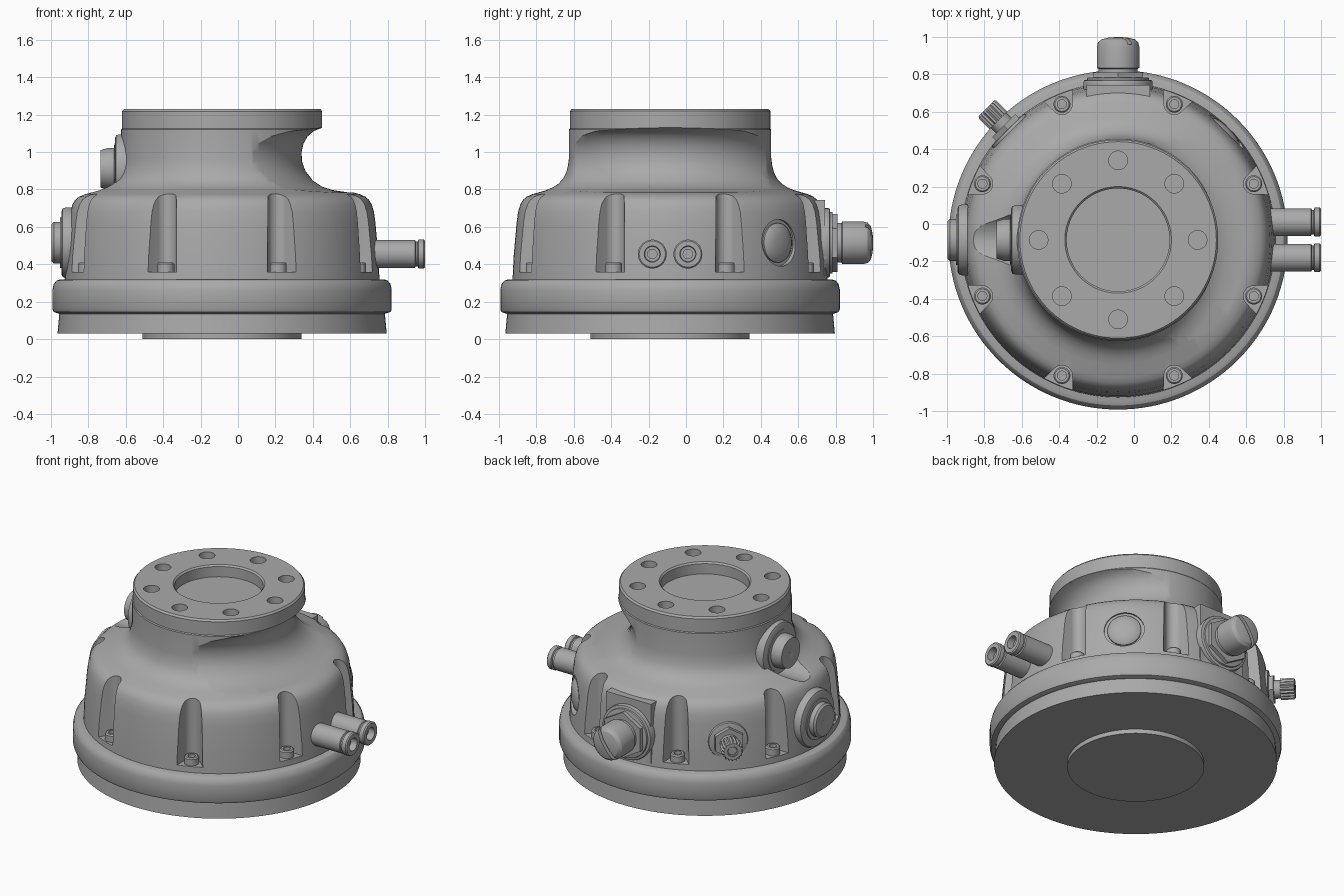
import bpy, bmesh, math
from mathutils import Matrix, Vector

if "Cube" in bpy.data.objects:
    bpy.data.objects.remove(bpy.data.objects["Cube"], do_unlink=True)

GREY = (0.4, 0.4, 0.4, 1)
metal = bpy.data.materials.new("cast_grey")
metal.use_nodes = True
metal.diffuse_color = GREY
metal.node_tree.nodes["Principled BSDF"].inputs["Base Color"].default_value = GREY

AXIS = Matrix.Translation((-0.085, -0.085, 0))
PORT_Z = 0.515


def turn(deg):
    """Frame at the housing axis, x pointing outward at the given angle."""
    return AXIS @ Matrix.Rotation(math.radians(deg), 4, 'Z')


def radial(deg, z=PORT_Z, side=0):
    """Frame whose local z points outward from the housing axis."""
    return turn(deg) @ Matrix.Translation((0, side, z)) @ Matrix.Rotation(math.pi / 2, 4, 'Y')


def finish(name, bm, matrix):
    bmesh.ops.recalc_face_normals(bm, faces=bm.faces)
    me = bpy.data.meshes.new(name)
    bm.to_mesh(me)
    bm.free()
    me.transform(matrix)
    me.materials.append(metal)
    ob = bpy.data.objects.new(name, me)
    bpy.context.collection.objects.link(ob)
    return ob


def lathe(name, profile, matrix=AXIS, seg=48, rib=1.0):
    """Revolve (radius, height) points around local z."""
    bm = bmesh.new()
    vs = [bm.verts.new((r, 0, z)) for r, z in profile]
    es = [bm.edges.new(p) for p in zip(vs, vs[1:])]
    bmesh.ops.spin(bm, geom=vs + es, cent=(0, 0, 0), axis=(0, 0, 1),
                   angle=2 * math.pi, steps=seg)
    bmesh.ops.remove_doubles(bm, verts=bm.verts, dist=1e-5)
    if rib != 1.0:
        for v in bm.verts:
            step = round(math.atan2(v.co.y, v.co.x) / (2 * math.pi / seg))
            if step % 2:
                v.co.x *= rib
                v.co.y *= rib
    return finish(name, bm, matrix)


def disc(name, r, a, b, matrix, seg=48, edge=0.0):
    top = [(r, b - edge), (r - edge * 0.3, b - edge * 0.3), (r - edge, b)] if edge else [(r, b)]
    return lathe(name, [(0, a), (r, a)] + top + [(0, b)], matrix, seg)


def prism(name, pts, z0, z1, matrix):
    bm = bmesh.new()
    face = bm.faces.new([bm.verts.new((x, y, z0)) for x, y in pts])
    ext = bmesh.ops.extrude_face_region(bm, geom=[face])
    bmesh.ops.translate(bm, vec=(0, 0, z1 - z0),
                        verts=[g for g in ext["geom"] if isinstance(g, bmesh.types.BMVert)])
    return finish(name, bm, matrix)


def boolean(ob, other, op='DIFFERENCE'):
    mod = ob.modifiers.new("bool", 'BOOLEAN')
    mod.operation, mod.solver, mod.object = op, 'EXACT', other
    deps = bpy.context.evaluated_depsgraph_get()
    me = bpy.data.meshes.new_from_object(ob.evaluated_get(deps))
    ob.modifiers.clear()
    ob.data = me
    bpy.data.objects.remove(other, do_unlink=True)


# base plate, clamping rim and foot
lathe("base", [(0, 0), (0.425, 0), (0.425, 0.03), (0.88, 0.03), (0.87, 0.14), (0, 0.14)], seg=128)
lathe("rim", [(0, 0.135), (0.87, 0.135), (0.9, 0.145), (0.907, 0.16), (0.907, 0.265),
              (0.9, 0.295), (0.885, 0.313), (0.865, 0.32), (0, 0.32)], seg=128)

# domed housing with neck and recessed flange
housing = lathe("housing", [
    (0, 0.31), (0.842, 0.31), (0.835, 0.45), (0.82, 0.62), (0.812, 0.68), (0.8, 0.72), (0.785, 0.745),
    (0.765, 0.762), (0.735, 0.775), (0.665, 0.795), (0.625, 0.812), (0.595, 0.832), (0.57, 0.86),
    (0.555, 0.89), (0.545, 0.93), (0.54, 0.97), (0.54, 1.12), (0.535, 1.126), (0.535, 1.218),
    (0.525, 1.23), (0.285, 1.23), (0.275, 1.22), (0.275, 1.15), (0, 1.15)], seg=128)

# bosses that carry the ports
boolean(housing, disc("boss", 0.19, 0.5, 0.86, radial(180), edge=0.025), 'UNION')
boolean(housing, disc("boss", 0.185, 0.5, 0.855, radial(90), edge=0.01), 'UNION')
boolean(housing, prism("boss", [(0.5, -0.17), (0.828, -0.17), (0.828, 0.17), (0.5, 0.17)],
                       0.34, 0.745, turn(90)), 'UNION')
boolean(housing, disc("scoop", 0.155, 0.565, 1.1, radial(180, 0.91)))
boolean(housing, disc("boss", 0.185, 0.3, 0.572, radial(180, 0.91), edge=0.02), 'UNION')

# relief swept under one side of the flange
relief = [(0.745, 1.13), (0.7, 1.112), (0.668, 1.085), (0.645, 1.045), (0.635, 1.0), (0.637, 0.95),
          (0.655, 0.9), (0.695, 0.848), (0.745, 0.815), (0.8, 0.797), (0.88, 0.785), (1.2, 0.785),
          (1.2, 1.13), (0.745, 1.13)]
boolean(housing, lathe("relief", relief, AXIS @ Matrix.Translation((-0.21, 0, 0)), 128))

# screw pockets with cap screws, and flange bolt holes
pocket = [(0.785 + 0.055 * math.cos(t), 0.055 * math.sin(t))
          for t in [math.radians(115 + 13 * i) for i in range(11)]]
pocket += [(1.0, -0.155), (1.0, 0.155)]
for k in range(8):
    boolean(housing, prism("pocket", pocket, 0.36, 0.9, turn(22.5 + 45 * k)))
    boolean(housing, disc("hole", 0.05, 1.15, 1.3, turn(45 * k) @ Matrix.Translation((0.425, 0, 0)), 24))
    lathe("cap_screw", [(0, 0.35), (0.045, 0.35), (0.045, 0.402), (0.038, 0.41), (0.024, 0.41),
                        (0.024, 0.385), (0, 0.385)],
          turn(22.5 + 45 * k) @ Matrix.Translation((0.785, 0, 0)), 24)

# recessed domed plug
boolean(housing, disc("recess", 0.125, 0.805, 1.0, radial(45)))
lathe("domed_plug", [(0, 0.79), (0.105, 0.79), (0.105, 0.815), (0.09, 0.828), (0.05, 0.838), (0, 0.842)],
      radial(45))

# round side plugs with a small centre dimple
for name, z, d in (("lower_plug", PORT_Z, 0.85), ("neck_plug", 0.91, 0.56)):
    lathe(name, [(0, d), (0.135, d), (0.135, d + 0.016), (0.112, d + 0.018), (0.112, d + 0.05),
                 (0.1, d + 0.062 if z < 0.6 else d + 0.09), (0.018, d + 0.062 if z < 0.6 else d + 0.09),
                 (0, d + 0.055 if z < 0.6 else d + 0.082)], radial(180, z))

# paired push-in hose fittings
for side in (-0.095, 0.095):
    lathe("hose_fitting", [(0, 0.75), (0.074, 0.75), (0.074, 1.032), (0.066, 1.036), (0.066, 1.046),
                           (0.077, 1.05), (0.077, 1.078), (0.07, 1.085), (0.043, 1.085), (0.04, 1.04),
                           (0.025, 1.04), (0.025, 0.98), (0, 0.98)], radial(0, 0.455, side), 40)

# rear connector: washer, hex nut, slotted cap
disc("connector_washer", 0.165, 0.84, 0.868, radial(90), edge=0.005)
disc("connector_nut", 0.155, 0.86, 0.895, radial(90), 6)
cap = lathe("connector_cap", [(0, 0.86), (0.105, 0.86), (0.105, 0.915), (0.114, 0.92), (0.114, 1.03),
                              (0.108, 1.055), (0.09, 1.072), (0.05, 1.082), (0, 1.085)], radial(90))
slot = [(-0.2, -0.012), (0.2, -0.012), (0.2, 0.012), (-0.2, 0.012)]
boolean(cap, prism("slot", slot, 1.045, 1.2, radial(90) @ Matrix.Rotation(0.6, 4, 'Z')))

# ribbed adjusting knob
disc("knob_seat", 0.125, 0.78, 0.835, radial(135), edge=0.01)
disc("knob_nut", 0.1, 0.83, 0.865, radial(135), 6)
disc("knob_stem", 0.058, 0.86, 0.92, radial(135), 32)
lathe("adjusting_knob", [(0, 0.905), (0.068, 0.905), (0.068, 0.985), (0.06, 0.995), (0.035, 0.995),
                         (0.03, 0.975), (0, 0.975)], radial(135), 36, 0.88)

# smooth curved faces, keep real edges crisp
for ob in bpy.context.scene.objects:
    if ob.type == 'MESH':
        bpy.ops.object.select_all(action='DESELECT')
        ob.select_set(True)
        bpy.context.view_layer.objects.active = ob
        bpy.ops.object.shade_smooth_by_angle(angle=math.radians(28))
